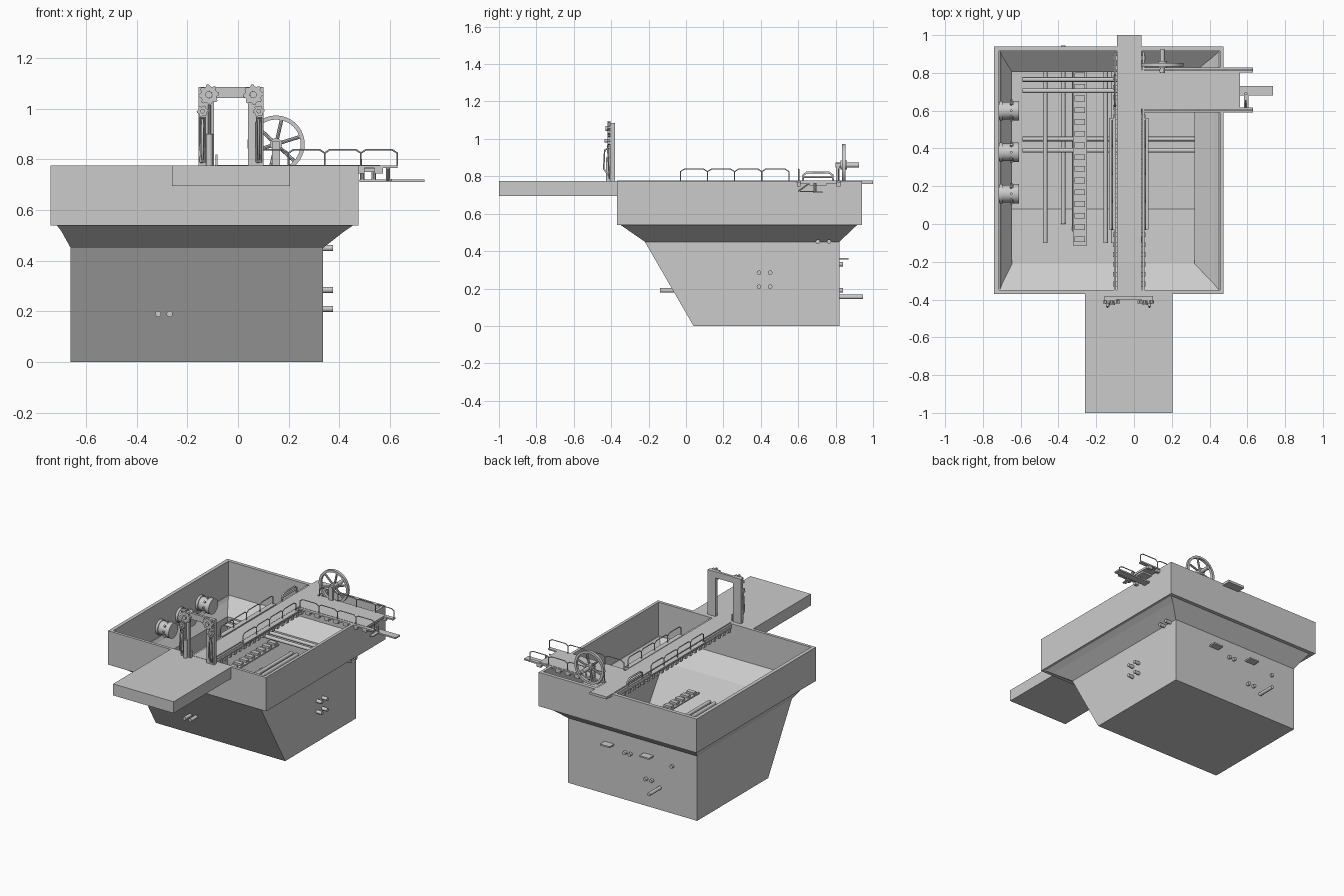
import bpy, bmesh, math
from mathutils import Vector

if "Cube" in bpy.data.objects:
    bpy.data.objects.remove(bpy.data.objects["Cube"])


def make(name, bm, smooth=False):
    bmesh.ops.recalc_face_normals(bm, faces=bm.faces)
    me = bpy.data.meshes.new(name)
    bm.to_mesh(me)
    bm.free()
    ob = bpy.data.objects.new(name, me)
    bpy.context.collection.objects.link(ob)
    if smooth:
        bpy.context.view_layer.objects.active = ob
        bpy.ops.object.select_all(action='DESELECT')
        ob.select_set(True)
        bpy.ops.object.shade_smooth_by_angle(angle=math.radians(35))
    return ob


def box(name, x0, x1, y0, y1, z0, z1):
    bm = bmesh.new()
    bmesh.ops.create_cube(bm, size=1)
    for v in bm.verts:
        v.co = Vector(((x0 + x1) / 2 + v.co.x * (x1 - x0),
                       (y0 + y1) / 2 + v.co.y * (y1 - y0),
                       (z0 + z1) / 2 + v.co.z * (z1 - z0)))
    return make(name, bm)


def rod(name, a, b, r, n=16):
    a, b = Vector(a), Vector(b)
    bm = bmesh.new()
    bmesh.ops.create_cone(bm, cap_ends=True, segments=n, radius1=r, radius2=r, depth=(b - a).length)
    q = (b - a).to_track_quat('Z', 'Y')
    for v in bm.verts:
        v.co = q @ v.co + (a + b) / 2
    return make(name, bm, True)


def tube(name, paths, r):
    cu = bpy.data.curves.new(name, 'CURVE')
    cu.dimensions = '3D'
    cu.bevel_depth, cu.bevel_resolution, cu.use_fill_caps = r, 1, True
    for pts in paths:
        s = cu.splines.new('POLY')
        s.points.add(len(pts) - 1)
        for p, c in zip(s.points, pts):
            p.co = (*c, 1)
    ob = bpy.data.objects.new(name, cu)
    bpy.context.collection.objects.link(ob)


def disc_ring(name, c, radii, y0, y1, hole):
    # extruded ring facing y; one outer radius per step allows gear teeth
    bm = bmesh.new()
    n = len(radii)
    rings = []
    for y, rr in ((y0, radii), (y1, radii), (y1, [hole] * n), (y0, [hole] * n)):
        rings.append([bm.verts.new((c[0] + r * math.cos(2 * math.pi * i / n), y,
                                    c[1] + r * math.sin(2 * math.pi * i / n))) for i, r in enumerate(rr)])
    for k in range(4):
        for i in range(n):
            j = (i + 1) % n
            bm.faces.new((rings[k][i], rings[k][j], rings[(k + 1) % 4][j], rings[(k + 1) % 4][i]))
    return make(name, bm, True)


# Hollow basin with sloped front and flared rim
bm = bmesh.new()
sections = [(-.66, .335, .04, .82, 0), (-.66, .335, -.22, .82, .45), (-.71, .45, -.35, .915, .54),
            (-.74, .475, -.37, .94, .54), (-.74, .475, -.37, .94, .775), (-.715, .455, -.35, .915, .775),
            (-.715, .455, -.35, .915, .54), (-.645, .32, -.21, .805, .45), (-.645, .32, .08, .805, .02)]
loops = [[bm.verts.new((x, y, z)) for x, y in ((a, c), (b, c), (b, d), (a, d))] for a, b, c, d, z in sections]
for p, q in zip(loops, loops[1:]):
    for i in range(4):
        bm.faces.new((p[i], p[(i + 1) % 4], q[(i + 1) % 4], q[i]))
bm.faces.new(loops[0])
bm.faces.new(loops[-1])
make('basin', bm)

# Front deck, walkway and side platform
box('front_deck', -.26, .205, -1, -.37, .695, .775)
box('walkway', -.09, .04, -.37, 1, .76, .777)
box('side_platform', .04, .56, .61, .815, .762, .777)

# Edge beams and hanging brackets below the walkway
for x in (-.1, .05):
    box('walkway_beam', x - .006, x + .006, -.35, .91, .745, .772)
    for i in range(24):
        y = -.33 + i * .052
        box('walkway_bracket', x - .01, x + .01, y, y + .025, .725, .75)
for y in (.603, .815):
    box('platform_edge', .05, .63, y - .013, y + .013, .765, .775)
    for i in range(7):
        x = .1 + i * .073
        box('platform_bracket', x, x + .035, y - .01, y + .01, .745, .765)


# Railings made of rounded bays
def railing(name, n, bay, point):
    paths = []
    for i in range(n):
        a, b = i * bay, (i + 1) * bay
        paths.append([point(a, .775), point(a, .825), point(a + .02, .838),
                      point(b - .02, .838), point(b, .825), point(b, .775)])
    tube(name, paths, .0035)


for x in (-.115, .06):
    railing('walkway_rail', 4, .145, lambda t, z: (x, t - .03, z))
    box('rail_foot', x - .017, x + .017, -.03, .56, .768, .778)
for y in (.603, .815):
    railing('platform_rail', 4, .143, lambda t, z: (.056 + t, y, z))
tube('arch_handrail', [[(-.1, .625, .775), (-.1, .625, .805), (-.1, .645, .82), (-.1, .765, .82),
                        (-.1, .785, .805), (-.1, .785, .775)],
                       [(-.1, .625, .797), (-.1, .785, .797)]], .006)

# Overhanging step below the side platform
box('step_plate', .48, .735, .68, .73, .71, .72)
box('step_arm', .583, .607, .61, .69, .715, .722)
for x in (.49, .535, .592):
    rod('step_hanger', (x, .69, .718), (x, .69, .765), .009, 10)
rod('step_brace', (.592, .6, .72), (.592, .655, .76), .004, 8)
box('step_head', .48, .555, .66, .75, .75, .765)

# Spoked handwheel
wc = (.15, .86)
disc_ring('wheel_rim', wc, [.113] * 40, .833, .852, .097)
disc_ring('wheel_hub', wc, [.024] * 20, .825, .862, .008)
for i in range(6):
    a = i * math.pi / 3 + .3
    rod('wheel_spoke', (wc[0] + .02 * math.cos(a), .843, wc[1] + .02 * math.sin(a)),
        (wc[0] + .1 * math.cos(a), .843, wc[1] + .1 * math.sin(a)), .007, 8)
rod('wheel_axle', (.15, .80, .86), (.15, .925, .86), .013)
box('wheel_stand', .135, .165, .803, .82, .77, .87)

# Gate frame with gears, drive loops and screw actuators
for x in (-.155, .04):
    box('gate_post', x, x + .06, -.405, -.38, .775, 1.085)
box('gate_beam', -.1, .045, -.4, -.383, 1.042, 1.085)
teeth = ([.041] * 2 + [.033] * 2) * 8
small = ([.023] * 2 + [.018] * 2) * 6
for x, s in ((-.115, -.025), (.06, .022)):
    disc_ring('gate_gear', (x, 1.055), teeth, -.42, -.405, .014)
    rod('gear_axle', (x, -.43, 1.055), (x, -.39, 1.055), .014)
    disc_ring('small_gear', (x + s, .99), small, -.42, -.405, .008)
    rod('small_axle', (x + s, -.437, .99), (x + s, -.39, .99), .009, 12)
    z0, z1, c = .79, .965, x + s
    tube('drive_loop', [[(c - .009, -.41, z0), (c - .009, -.42, z1), (c + .009, -.42, z1),
                         (c + .009, -.41, z0), (c - .009, -.41, z0)]], .004)
    tube('lever', [[(c, -.405, .955), (c, -.435, .94), (c, -.44, .84), (c, -.41, .80)]], .005)
rod('gate_screw', (-.113, -.415, .775), (-.113, -.415, .9), .014)
rod('gate_screw_thin', (-.113, -.415, .9), (-.113, -.415, 1.02), .006, 10)
box('gate_stop', -.088, -.08, -.405, -.385, .775, .82)

# Three motors on the left wall
for y in (.6, .38, .16):
    rod('motor_body', (-.715, y, .607), (-.635, y, .607), .046, 28)
    rod('motor_cap', (-.64, y, .607), (-.61, y, .607), .052, 28)
    rod('motor_flange', (-.712, y, .607), (-.695, y, .607), .052, 28)
    for i in range(8):
        a = i * math.pi / 4
        dy, dz = math.cos(a), math.sin(a)
        rod('motor_stud', (-.65, y + .04 * dy, .607 + .04 * dz), (-.65, y + .058 * dy, .607 + .058 * dz), .007, 8)

# Pipes across the basin, passing through the right wall
for y, z in ((.705, .45), (.765, .45), (.39, .285), (.45, .285), (.39, .21), (.45, .21)):
    rod('cross_pipe', (-.59, y, z), (.375, y, z), .012)

# Pipes along the basin, passing through front or back walls
for x, y0, y1, z in ((-.47, -.1, .835, .33), (-.375, 0, .945, .155), (-.15, -.1, .84, .33), (-.11, -.1, .84, .33),
                     (-.315, -.14, .84, .19), (-.27, -.14, .84, .19)):
    rod('long_pipe', (x, y0, z), (x, y1, z), .012)

# Conveyor belts with raised cleats
for x in (-.287, .015):
    box('belt', x - .037, x + .037, -.115, .87, .354, .364)
    for i in range(15):
        y = -.095 + i * .062
        box('belt_cleat', x - .028, x + .028, y, y + .03, .364, .378)
